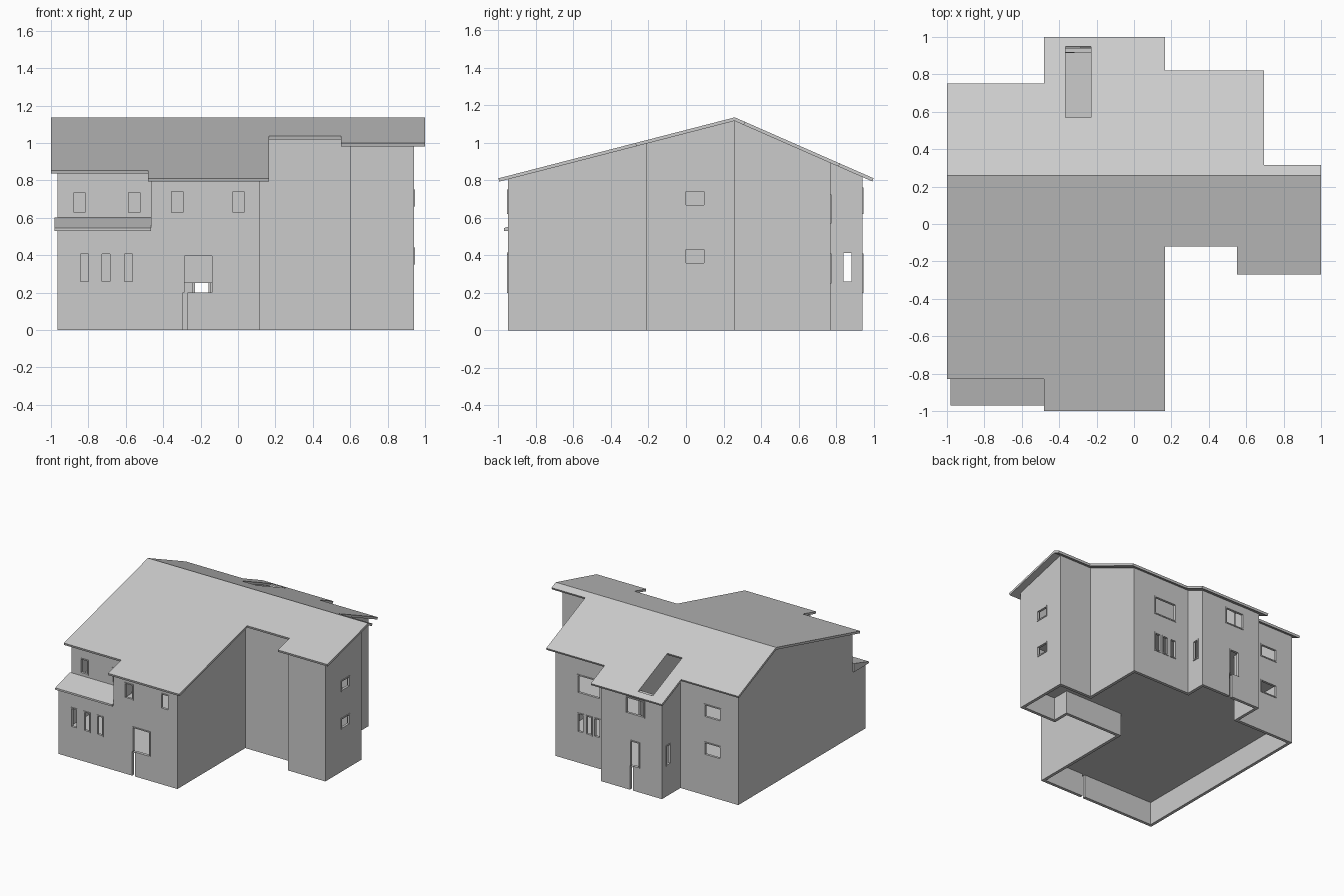
import bpy
import bmesh
from mathutils import Vector

if "Cube" in bpy.data.objects:
    bpy.data.objects.remove(bpy.data.objects["Cube"])

RIDGE_Y, RIDGE_Z = 0.26, 1.135
FRONT_PITCH, BACK_PITCH = 0.258, 0.439
FLOOR = 0.2
PORCH = 0.53

plaster = bpy.data.materials.new("plain_grey")
plaster.use_nodes = True
grey = (0.6, 0.6, 0.6, 1)
plaster.diffuse_color = grey
plaster.node_tree.nodes["Principled BSDF"].inputs["Base Color"].default_value = grey


def roof_z(y):
    slope = FRONT_PITCH if y < RIDGE_Y else BACK_PITCH
    return RIDGE_Z - abs(y - RIDGE_Y) * slope


def finish(name, bm, thickness=0):
    bmesh.ops.remove_doubles(bm, verts=bm.verts, dist=0.0001)
    mesh = bpy.data.meshes.new(name)
    bm.to_mesh(mesh)
    bm.free()
    obj = bpy.data.objects.new(name, mesh)
    bpy.context.collection.objects.link(obj)
    mesh.materials.append(plaster)
    if thickness:
        mod = obj.modifiers.new("thickness", 'SOLIDIFY')
        mod.thickness = thickness
        mod.offset = -1
        mod.use_even_offset = True
    return obj


def face(bm, points):
    return bm.faces.new([bm.verts.new(p) for p in points])


def box(bm, lo, hi):
    lo, hi = Vector(lo), Vector(hi)
    verts = bmesh.ops.create_cube(bm, size=1)["verts"]
    for v in verts:
        v.co = (lo + hi) / 2 + Vector(c * s for c, s in zip(v.co, hi - lo))


def clip_to_roof(bm):
    for normal in ((0, -FRONT_PITCH, 1), (0, BACK_PITCH, 1)):
        geom = bm.verts[:] + bm.edges[:] + bm.faces[:]
        bmesh.ops.bisect_plane(bm, geom=geom, plane_co=(0, RIDGE_Y, RIDGE_Z - 0.01),
                               plane_no=normal, clear_outer=True)


# Openings: span along the wall, bottom and top
def row(z0, z1, *spans):
    return [(a, b, z0, z1) for a, b in spans]


front_block = (row(0.62, 0.75, (-0.365, -0.285), (-0.035, 0.04))
               + row(FLOOR, 0.405, (-0.295, -0.13)) + row(0, FLOOR, (-0.295, -0.27)))
porch_front = row(0.25, 0.415, (-0.85, -0.79), (-0.735, -0.675), (-0.615, -0.555))
porch_upper = row(0.62, 0.745, (-0.885, -0.81), (-0.595, -0.515))
wing_side = row(0.35, 0.44, (-0.01, 0.105)) + row(0.66, 0.75, (-0.01, 0.105))
back_left = (row(0.57, 0.725, (0.235, 0.445))
             + row(0.25, 0.41, (0.235, 0.295), (0.31, 0.37), (0.385, 0.445)))
back_block = (row(0.62, 0.76, (-0.285, -0.11)) + row(FLOOR, 0.41, (-0.24, -0.15))
              + row(0, FLOOR, (-0.175, -0.15)))
block_side = row(0.25, 0.42, (0.83, 0.89))
back_right = row(0.33, 0.44, (-0.81, -0.655)) + row(0.64, 0.75, (-0.81, -0.655))

# Outer walls, counter-clockwise: corner, openings of the wall that starts there
outline = [
    ((-0.965, -0.78), porch_upper), ((-0.465, -0.78), []),
    ((-0.465, -0.95), front_block), ((0.115, -0.95), []),
    ((0.115, -0.07), []), ((0.6, -0.07), []), ((0.6, -0.21), []),
    ((0.94, -0.21), wing_side), ((0.94, 0.26), []), ((0.645, 0.26), []),
    ((0.645, 0.77), back_left), ((0.115, 0.77), block_side),
    ((0.115, 0.94), back_block), ((-0.44, 0.94), block_side),
    ((-0.44, 0.7), back_right), ((-0.965, 0.7), []),
]
corners = [c for c, _ in outline]
walls = []
for i, (corner, holes) in enumerate(outline):
    bottom = PORCH if i < 2 else 0
    walls.append((corner, corners[(i + 1) % len(corners)], bottom, 1.2, holes))
porch_corner = (-0.965, -0.95)
walls.append((corners[0], porch_corner, 0, PORCH, []))
walls.append((porch_corner, corners[2], 0, PORCH, porch_front))
levels = sorted({0, PORCH, 1.2} | {z for w in walls for h in w[4] for z in h[2:]})


def add_wall(bm, a, b, bottom, top, holes):
    axis = 0 if a[1] == b[1] else 1
    cuts = sorted({a[axis], b[axis]} | {u for h in holes for u in h[:2]},
                  reverse=a[axis] > b[axis])

    def at(u, z):
        return (u, a[1], z) if axis == 0 else (a[0], u, z)

    for u0, u1 in zip(cuts, cuts[1:]):
        for z0, z1 in zip(levels, levels[1:]):
            u, z = (u0 + u1) / 2, (z0 + z1) / 2
            in_hole = any(h[0] < u < h[1] and h[2] < z < h[3] for h in holes)
            if bottom < z < top and not in_hole:
                face(bm, (at(u0, z0), at(u1, z0), at(u1, z1), at(u0, z1)))


bm = bmesh.new()
for wall in walls:
    add_wall(bm, *wall)
clip_to_roof(bm)
finish("outer_walls", bm, 0.025)

# Narrow frames around windows and doors
bm = bmesh.new()
bar = 0.009
for a, b, _, _, holes in walls:
    axis = 0 if a[1] == b[1] else 1
    along = 1 if b[axis] > a[axis] else -1
    out = -along if axis == 0 else along
    plane = a[1 - axis]
    d0, d1 = sorted((plane + out * 0.005, plane - out * 0.015))
    for u0, u1, z0, z1 in holes:
        if z0 < FLOOR:
            continue
        bars = [(u0, u0 + bar, z0, z1), (u1 - bar, u1, z0, z1), (u0, u1, z1 - bar, z1)]
        if z0 > FLOOR:
            bars.append((u0, u1, z0, z0 + bar))
        for s0, s1, t0, t1 in bars:
            if axis == 0:
                box(bm, (s0, d0, t0), (s1, d1, t1))
            else:
                box(bm, (d0, s0, t0), (d1, s1, t1))
finish("opening_frames", bm)

# Inner partitions and the skylight shaft wall
bm = bmesh.new()
add_wall(bm, (-0.94, 0.3), (0.62, 0.3), 0.25, 1.2, [])
add_wall(bm, (-0.225, 0.92), (-0.225, 0.3), 0.57, 1.2, [])
clip_to_roof(bm)
finish("inner_walls", bm, 0.01)

# Floors
ground_plan = [porch_corner] + corners[2:]
for name, plan, z in (("ground_floor", ground_plan, FLOOR - 0.01),
                      ("upper_floor", corners, 0.56)):
    bm = bmesh.new()
    face(bm, [(x, y, z) for x, y in plan])
    finish(name, bm)

# Main roof in strips: left, right, front eave, back eave
strips = [
    (-1, -0.48, -0.83, 0.75), (-0.48, 0.165, -1, 1), (0.165, 0.55, -0.12, 0.82),
    (0.55, 0.695, -0.27, 0.82), (0.695, 1, -0.27, 0.315),
]
skylight = (-0.365, -0.23, 0.57, 0.95)
areas = strips + [skylight]
xs = sorted({x for s in areas for x in s[:2]})
ys = sorted({RIDGE_Y} | {y for s in areas for y in s[2:]})


def inside(x, y, r):
    return r[0] < x < r[1] and r[2] < y < r[3]


bm = bmesh.new()
for x0, x1 in zip(xs, xs[1:]):
    for y0, y1 in zip(ys, ys[1:]):
        x, y = (x0 + x1) / 2, (y0 + y1) / 2
        if any(inside(x, y, s) for s in strips) and not inside(x, y, skylight):
            face(bm, [(px, py, roof_z(py))
                      for px, py in ((x0, y0), (x1, y0), (x1, y1), (x0, y1))])
finish("main_roof", bm, 0.018)

# Lean-to roof over the ground-floor projection
bm = bmesh.new()
profile = [(-0.97, PORCH), (-0.78, PORCH), (-0.78, 0.6), (-0.97, 0.545)]
end = face(bm, [(-0.98, y, z) for y, z in profile])
ext = bmesh.ops.extrude_face_region(bm, geom=[end])
moved = [g for g in ext["geom"] if isinstance(g, bmesh.types.BMVert)]
bmesh.ops.translate(bm, verts=moved, vec=(0.515, 0, 0))
if not any(f == end for f in bm.faces):
    face(bm, [(-0.98, y, z) for y, z in reversed(profile)])
bmesh.ops.remove_doubles(bm, verts=bm.verts, dist=0.0001)
bmesh.ops.recalc_face_normals(bm, faces=bm.faces)
finish("lean_to_roof", bm)
